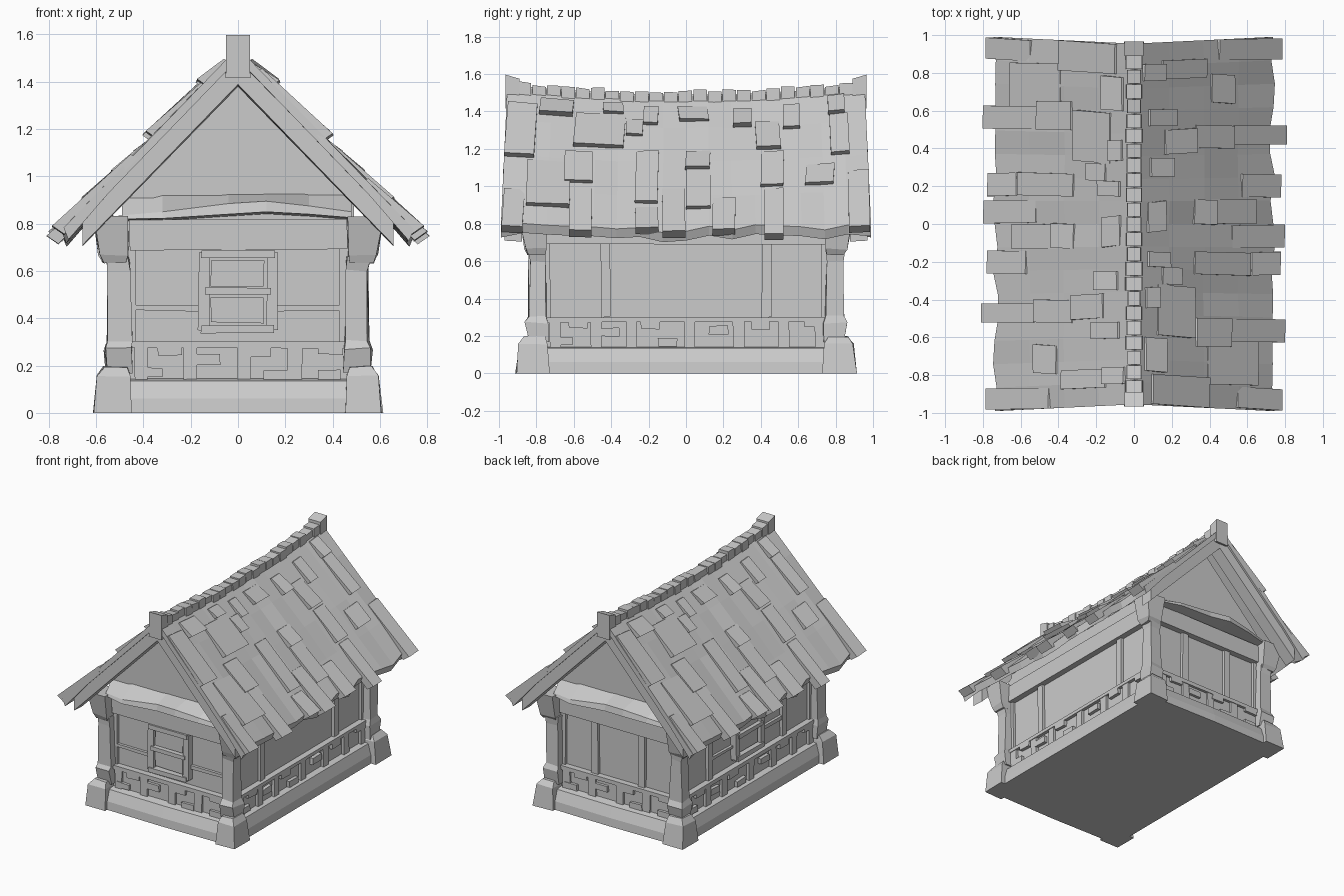
import bpy, bmesh, math, random
from mathutils import Matrix, Vector

if "Cube" in bpy.data.objects:
    bpy.data.objects.remove(bpy.data.objects["Cube"])

random.seed(4)
R = random.uniform


def make(name, verts, faces):
    me = bpy.data.meshes.new(name)
    me.from_pydata([tuple(v) for v in verts], [], faces)
    bm = bmesh.new()
    bm.from_mesh(me)
    bmesh.ops.recalc_face_normals(bm, faces=bm.faces)
    bm.to_mesh(me)
    bm.free()
    ob = bpy.data.objects.new(name, me)
    bpy.context.collection.objects.link(ob)
    return ob


def loft(name, rings):
    """Closed solid through a stack of equal-length rings."""
    n = len(rings[0])
    verts = [v for r in rings for v in r]
    faces = [tuple(range(n)), tuple(range(len(verts) - n, len(verts)))]
    for k in range(len(rings) - 1):
        for i in range(n):
            j = (i + 1) % n
            faces.append((k*n + i, k*n + j, k*n + n + j, k*n + n + i))
    return make(name, verts, faces)


def stack(name, rows, sx=1, sy=1, jit=0.0):
    """Rectangular sections (z, x0, x1, y0, y1) lofted upward."""
    rings = []
    for z, x0, x1, y0, y1 in rows:
        rings.append([(sx*(x + R(-jit, jit)), sy*(y + R(-jit, jit)), z + (R(-jit, jit) if z else 0))
                      for x, y in ((x0, y0), (x1, y0), (x1, y1), (x0, y1))])
    return loft(name, rings)


def on_wall(name, side, u0, u1, z0, z1, d, deep=0.06, jit=0.004):
    """Board on a wall; side 0 front, 1 right, 2 back, 3 left; d = outward distance."""
    rot = Matrix.Rotation(math.pi/2*side, 3, 'Z')
    q = [(u0, z0), (u1, z0), (u1, z1), (u0, z1)]
    q = [(u + R(-jit, jit), z + R(-jit, jit)) for u, z in q]
    rings = [[rot @ Vector((u, -dd, z)) for u, z in q] for dd in (d - deep, d)]
    return loft(name, rings)


# Wall core with gables
outline = [(-.48, .05), (.48, .05), (.48, .94), (0, 1.42), (-.48, .94)]
loft("wall_core", [[(x, y, z) for x, z in outline] for y in (-.77, .77)])

# Stone plinth and lower band
loft("plinth", [[(x*sx, y*sy, z) for sx, sy in ((-1, -1), (0, -1.01), (1, -1), (1, .1), (1, 1), (0, 1.01), (-1, 1), (-1, -.1))]
                for x, y, z in ((.575, .88, 0), (.57, .875, .06), (.545, .845, .135), (.48, .79, .145))])
stack("stone_band", [(.1, -.50, .50, -.795, .795), (.29, -.50, .50, -.795, .795)])

# Four corners: foot stone, post, bracket
for sx in (-1, 1):
    for sy in (-1, 1):
        stack("corner_foot", [(0, .45, .61, .73, .91), (.155, .455, .593, .74, .893),
                              (.195, .47, .565, .755, .865)], sx, sy, .005)
        stack("corner_post", [(.17, .45, .555, .735, .84), (.27, .445, .565, .735, .858), (.305, .45, .55, .745, .842),
                              (.6, .46, .55, .75, .838), (.66, .46, .56, .75, .845)], sx, sy, .006)
        stack("corner_bracket", [(.635, .47, .57, .755, .845), (.665, .465, .588, .75, .86),
                                 (.83, .46, .612, .735, .89)], sx, sy, .005)

# Bricks and stubs along the lower band, beams and panels on each wall
bricks_end = [(-.29, .265), (-.125, .225), (.09, .26), (.39, .27), (-.37, .17), (.16, .16), (.385, .16)]
bricks_long = [(-.575, .265), (-.405, .22), (-.19, .26), (-.1, .165), (.175, .23), (.4, .26), (.68, .27), (-.66, .17)]
for side in range(4):
    end = side % 2 == 0
    half, d = (.46, .77) if end else (.755, .48)
    for u, z in (bricks_end if end else bricks_long):
        on_wall("brick", side, u - .05, u + .05, z - .022, z + .022, d + .045)
    for u in ((-.41, -.2, .025, .24) if end else (-.7, -.48, -.29, .02, .28, .52, .72)):
        on_wall("stub_post", side, u - .03, u + .03, .13, .29, d + .04)
    on_wall("sill_rail", side, -half, half, .275, .302, d + .045)
    on_wall("top_beam", side, -half, half, .69, .82, d + .045)
    on_wall("edge_stud", side, -half - .01, -half + .03, .3, .7, d + .02)
    on_wall("edge_stud", side, half - .03, half + .01, .3, .7, d + .02)
    if side:
        for s in (-1, 1):
            u = s*(.19 if end else .43)
            on_wall("stud", side, u - .025, u + .025, .3, .7, d + .022)
    if side in (0, 3):
        for s in (-1, 1):
            on_wall("window_jamb", side, s*.145 - .022, s*.145 + .022, .35, .68, d + .045)
            a, b = sorted((s*.16, s*(half if end else .42)))
            on_wall("mid_rail", side, a, b, .432, .456, d + .02)
        for z0, z1, w in ((.335, .37, .155), (.655, .69, .155), (.5, .53, .14)):
            on_wall("window_bar", side, -w, w, z0, z1, d + .055)
        for z in (.435, .59):
            on_wall("shutter", side, -.115, .11, z - .055, z + .055, d + .03)

# Sloping ledge under each gable
for s in (-1, 1):
    rings = []
    for x, zb, zt, out in ((-.49, .81, .835, .85), (-.32, .812, .85, .90), (-.04, .83, .885, .89),
                           (.12, .84, .895, .91), (.3, .83, .875, .89), (.48, .815, .85, .86)):
        rings.append([(-s*x, s*.75, zb), (-s*x, s*out, zb + .01), (-s*x, s*(out - .01), zt), (-s*x, s*.75, .93)])
    loft("gable_ledge", rings)


# Sagging roof surface: s runs ridge to eave, t along the ridge
def ridge_z(t):
    return 1.49 + .055*t*t


def roof(s, t, lift=0.0, drop=0.0):
    ze = .765 + .025*t*t
    x = s*.73
    z = ridge_z(t)*(1 - s) + ze*s
    return Vector((x + .71*lift, t*(.955 + .035*min(s, 1)), z + .70*lift - drop))


def both(name, rings):
    """One roof part on the right slope and its half-turn copy on the left."""
    for k in (1, -1):
        loft(name, [[(k*p[0], k*p[1], p[2]) for p in r] for r in rings])


# Roof deck with uneven boards
rings = []
for i in range(17):
    t = -1 + i/8
    e = 0 if i in (0, 16) else 1
    row = [roof(s + (R(-.03, .02) if s == 1 else 0), t, e*R(0, .014)*(s > 0)) for s in (0, .25, .5, .75, 1)]
    low = [p - Vector((0, 0, .05)) for p in reversed(row)]
    low[0].x -= .02
    rings.append(row + low)
both("roof_deck", rings)

# Barge boards
for a, b in ((-.985, -.89), (.89, .985)):
    both("barge_board", [[roof(s, a, 0, .03), roof(s, b, 0, .03), roof(s, b, 0, .155), roof(s, a, 0, .155)]
                         for s in (0, .5, .9)])

# Raised shingles: y0, y1, bottom z, top z
shingles = [
    (-.79, -.61, 1.39, 1.48), (-.45, -.34, 1.40, 1.46), (-.32, -.23, 1.28, 1.37), (-.23, -.15, 1.34, 1.44),
    (-.04, .12, 1.36, 1.44), (.26, .36, 1.33, 1.43), (.52, .61, 1.32, 1.45), (.77, .86, 1.40, 1.50),
    (-.97, -.81, 1.17, 1.46), (-.60, -.33, 1.22, 1.40), (.38, .51, 1.21, 1.36), (0, .13, 1.10, 1.20),
    (.0, .13, .89, 1.12), (-.85, -.62, .90, 1.15), (-.65, -.50, 1.03, 1.20), (-.27, -.15, .92, 1.2),
    (.64, .79, 1.02, 1.13), (.40, .52, 1.01, 1.20), (.77, .87, 1.18, 1.40),
    (-.62, -.5, .755, 1.03), (-.13, -.01, .75, 1.0), (.14, .26, .765, .95), (.42, .52, .74, 1.0),
    (.86, .97, .78, 1.1), (-.97, -.86, .78, 1.0), (-.27, -.15, .77, .9)]
for y0, y1, zb, zt in shingles:
    t0, t1 = y0/.975, y1/.975
    tm = (t0 + t1)/2
    zr, ze = ridge_z(tm), .765 + .025*tm*tm
    rings = []
    for z, lift in ((zb, R(.032, .045)), (zt, .012)):
        s = (zr + .02 - z)/(zr - ze)
        w = R(-.008, .008)
        rings.append([roof(s - .01, t0 + w, -.02), roof(s - .01, t1 + w, -.02),
                      roof(s, t1 + w, lift + R(-.006, .006)), roof(s, t0 + w, lift)])
    both("shingle", rings)

# Ridge: row of small caps with a tall block at each end
n = 23
for i in range(n):
    y0, y1 = -.9 + 1.8*i/n, -.9 + 1.8*(i + 1)/n - .006
    w, h = R(.036, .048), R(.008, .028)
    rings = [[(-w, y, ridge_z(y) - .07), (w, y, ridge_z(y) - .07), (w*.9, y, ridge_z(y) + h + e),
              (-w*.9, y, ridge_z(y) + h + e)] for y, e in ((y0, R(-.006, .006)), (y1, 0))]
    loft("ridge_cap", rings)
for s in (-1, 1):
    loft("ridge_end", [[(-.052, s*y, 1.415 + e), (.052, s*y, 1.415 + e), (.05, s*y, zt), (-.05, s*y, zt)]
                       for y, zt, e in ((.965, 1.597, 0), (.89, 1.575, .02))])
